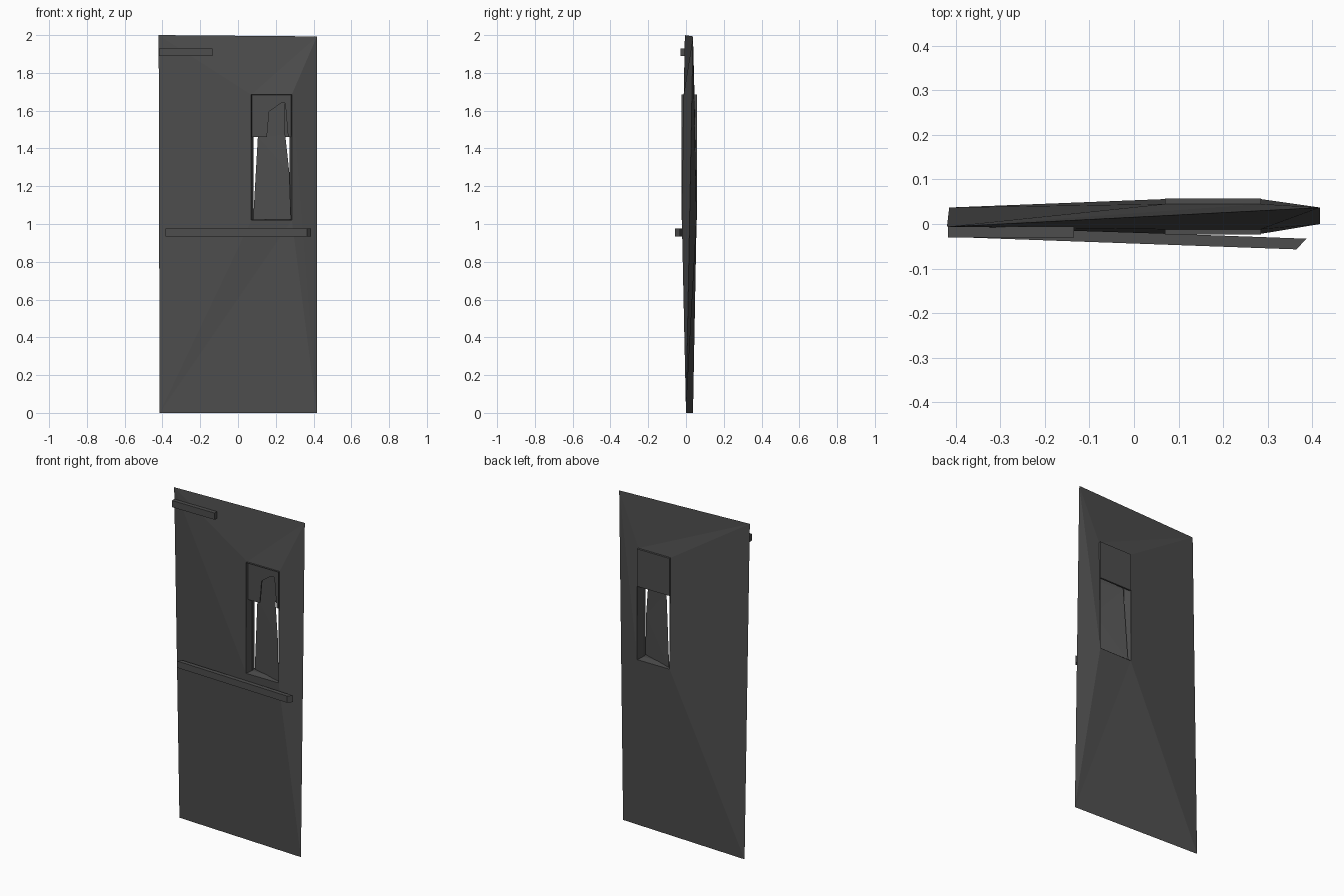
import bpy

if "Cube" in bpy.data.objects:
    bpy.data.objects.remove(bpy.data.objects["Cube"])

paint = bpy.data.materials.new("dark_grey")
paint.diffuse_color = (0.075, 0.075, 0.075, 1)
paint.use_nodes = True
paint.node_tree.nodes["Principled BSDF"].inputs["Base Color"].default_value = paint.diffuse_color


def make(name, verts, faces):
    mesh = bpy.data.meshes.new(name)
    mesh.from_pydata(verts, [], faces)
    mesh.materials.append(paint)
    obj = bpy.data.objects.new(name, mesh)
    bpy.context.collection.objects.link(obj)
    return obj


def prism(name, outline, y0, y1):
    """Extrude an x-z outline from y0 (front) to y1 (back)."""
    n = len(outline)
    verts = [(x, y0, z) for x, z in outline] + [(x, y1, z) for x, z in outline]
    faces = [list(range(n)), list(range(2 * n - 1, n - 1, -1))]
    faces += [(i, i + n, (i + 1) % n + n, (i + 1) % n) for i in range(n)]
    return make(name, verts, faces)


def bar(name, plan, z0, z1):
    """Upright prism over a four-point x-y plan, counter-clockwise."""
    verts = [(x, y, z) for z in (z0, z1) for x, y in plan]
    faces = [(3, 2, 1, 0), (4, 5, 6, 7)]
    faces += [(i, (i + 1) % 4, (i + 1) % 4 + 4, i + 4) for i in range(4)]
    return make(name, verts, faces)


def ring(outline, low, high):
    """Place an x-z rectangle at depth low (bottom) and high (top)."""
    return [(x, y, z) for (x, z), y in zip(outline, (low, low, high, high))]


# Door leaf: corners alternate front and back and share one sharp outer edge,
# while both skins swell towards the raised window frame
hole = [(0.07, 1.02), (0.285, 1.02), (0.285, 1.685), (0.07, 1.685)]
waist = [(0.083, 1.025), (0.273, 1.025), (0.273, 1.68), (0.083, 1.68)]
loops = [
    [(-0.415, 0.037, 0), (0.418, 0.0, 0), (0.418, 0.037, 1.993), (-0.42, -0.006, 2.0)],
    ring(hole, -0.022, -0.012),
    ring(hole, -0.024, -0.024),
    ring(waist, 0.015, 0.015),
    ring(hole, 0.057, 0.057),
    ring(hole, 0.056, 0.045),
]
faces = []
for k in range(6):
    for i in range(4):
        a, b = k * 4, (k + 1) % 6 * 4
        j = (i + 1) % 4
        faces += [(a + i, a + j, b + j), (a + i, b + j, b + i)]
make("door_leaf", [v for loop in loops for v in loop], faces)

# Tapered, twisted window pane
pane = [(0.08, 0.045, 1.022), (0.28, -0.015, 1.025), (0.272, -0.01, 1.27),
        (0.25, 0.0, 1.47), (0.25, 0.01, 1.65), (0.165, 0.02, 1.65),
        (0.105, 0.035, 1.46)]
make("window_pane", pane, [(0, 1, 2), (0, 2, 6), (2, 3, 6), (3, 4, 5, 6)])

# Arched hood at the front of the window and flat hood at the back
prism("front_hood", [(0.07, 1.46), (0.153, 1.46), (0.165, 1.595), (0.228, 1.64),
                     (0.25, 1.64), (0.265, 1.46), (0.285, 1.46), (0.285, 1.685),
                     (0.07, 1.685)], -0.012, -0.004)
prism("back_hood", hole[2:] + [(0.07, 1.46), (0.285, 1.46)], 0.047, 0.057)

# Push bar is slanted with mitred ends; short closer bar sits at the top
bar("closer_bar", [(-0.418, -0.03), (-0.135, -0.03), (-0.135, -0.006), (-0.418, -0.006)],
    1.89, 1.93)
bar("push_bar", [(-0.385, -0.030), (0.365, -0.057), (0.387, -0.033), (-0.36, -0.006)],
    0.935, 0.975)
